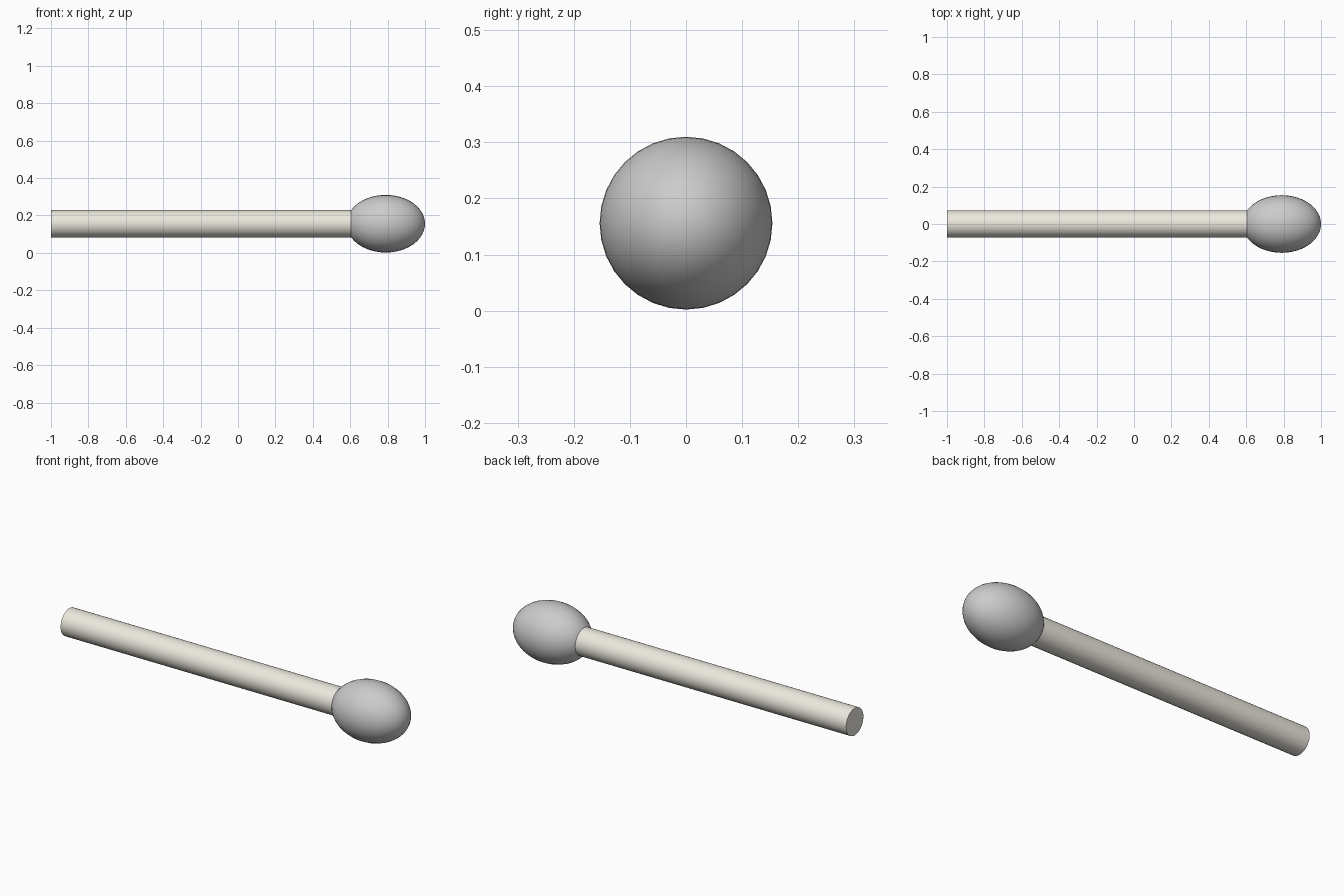
import bpy
from math import pi

if "Cube" in bpy.data.objects:
    bpy.data.objects.remove(bpy.data.objects["Cube"])

AXIS_Z = 0.156


def smooth(obj):
    bpy.ops.object.transform_apply(location=False, rotation=True, scale=True)
    bpy.ops.object.shade_smooth_by_angle(angle=pi / 6)


# Stick: round rod lying along x, its tip buried in the head
x0, x1 = -1.0, 0.65
bpy.ops.mesh.primitive_cylinder_add(vertices=32, radius=0.073, depth=x1 - x0,
                                    location=((x0 + x1) / 2, 0, AXIS_Z),
                                    rotation=(0, pi / 2, 0))
stick = bpy.context.object
stick.name = "stick"
smooth(stick)
wood = bpy.data.materials.new("pale_wood")
wood.diffuse_color = (0.84, 0.81, 0.73, 1)
wood.use_nodes = True
wood.node_tree.nodes["Principled BSDF"].inputs["Base Color"].default_value = wood.diffuse_color
stick.data.materials.append(wood)

# Head: ellipsoid stretched along the stick
bpy.ops.mesh.primitive_uv_sphere_add(segments=32, ring_count=24, radius=1,
                                     location=(0.79, 0, AXIS_Z),
                                     rotation=(0, pi / 2, 0))
head = bpy.context.object
head.name = "match_head"
head.scale = (0.154, 0.154, 0.21)
smooth(head)
